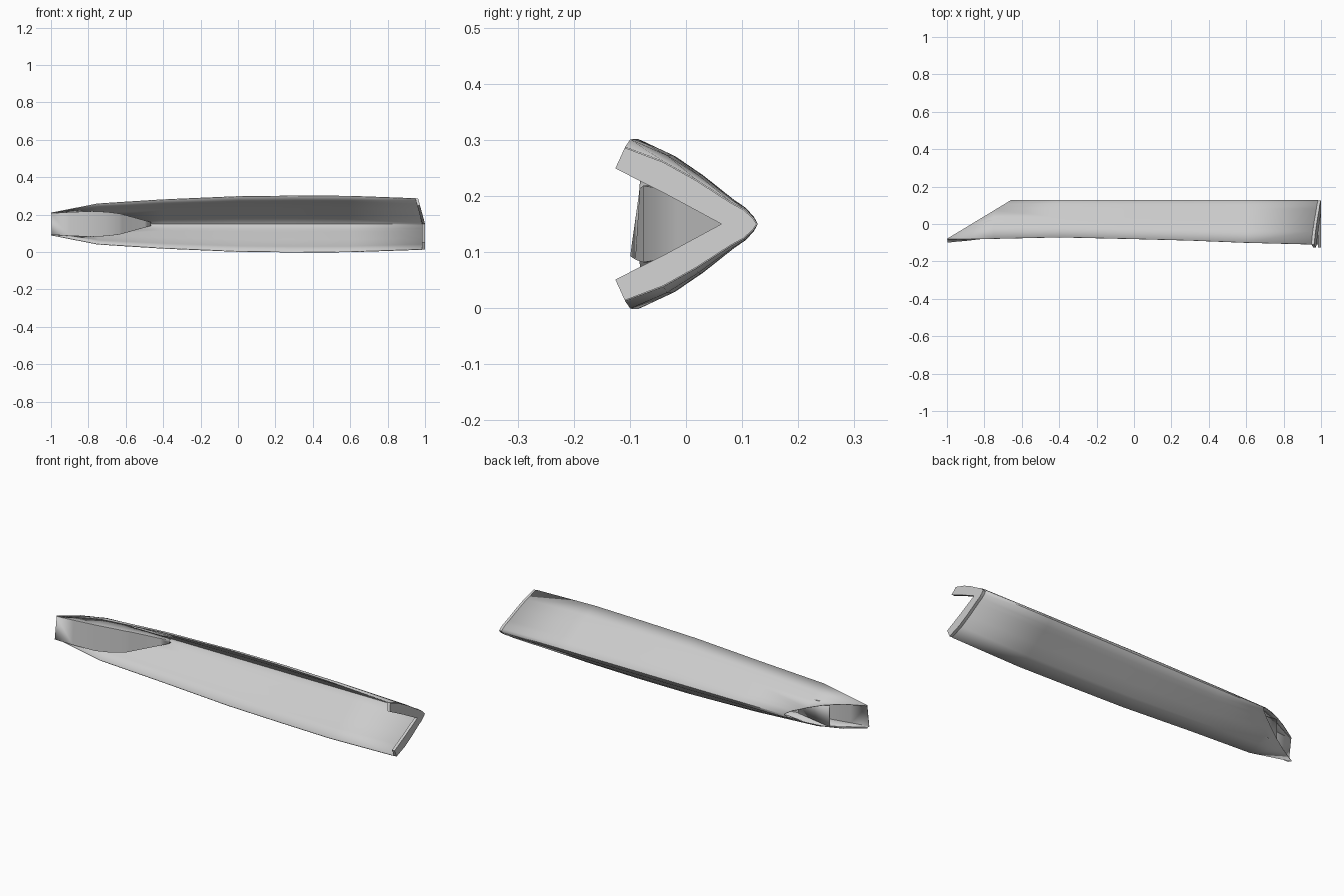
import bpy, bmesh

old = bpy.data.objects.get("Cube")
if old:
    bpy.data.objects.remove(old, do_unlink=True)

grey = bpy.data.materials.new("plain_grey")
grey.use_nodes = True
grey.diffuse_color = (0.6, 0.6, 0.6, 1)
grey.node_tree.nodes["Principled BSDF"].inputs["Base Color"].default_value = (0.6, 0.6, 0.6, 1)

MID, KEEL = 0.15, 0.126


def finish(name, bm, thickness=0):
    """Turn a bmesh into a named, smooth-shaded object, thickened if it is a sheet."""
    bmesh.ops.recalc_face_normals(bm, faces=bm.faces)
    mesh = bpy.data.meshes.new(name)
    bm.to_mesh(mesh)
    bm.free()
    mesh.materials.append(grey)
    ob = bpy.data.objects.new(name, mesh)
    bpy.context.collection.objects.link(ob)
    bpy.ops.object.select_all(action="DESELECT")
    ob.select_set(True)
    bpy.context.view_layer.objects.active = ob
    bpy.ops.object.shade_smooth_by_angle(angle=0.5)
    if thickness:
        mod = ob.modifiers.new("thickness", "SOLIDIFY")
        mod.thickness = thickness
        mod.offset = 0


def loft(bm, rows, closed=False):
    """Bridge rows of points; closed rows also get end caps."""
    rows = [[bm.verts.new(p) for p in row] for row in rows]
    n = len(rows[0])
    for a, b in zip(rows, rows[1:]):
        for i in range(n if closed else n - 1):
            j = (i + 1) % n
            bm.faces.new((a[i], a[j], b[j], b[i]))
    if closed:
        bm.faces.new(rows[0])
        bm.faces.new(rows[-1])


# Thin V-shaped shell: x, front edge y, half height
skin = [(1, 1), (0.71, 0.81), (0.467, 0.577), (0.2, 0.28), (0.1, 0.185), (0.03, 0.075)]
stations = [(-1, -0.083, 0.059), (-0.75, -0.079, 0.108), (-0.4, -0.071, 0.130),
            (0, -0.08, 0.147), (0.3, -0.088, 0.15), (0.6, -0.1, 0.149), (0.985, -0.109, 0.136)]


def end_x(x, h):
    """Slant the stern: its upper half is cut back."""
    return x - 0.27 * max(h, 0) if x > 0.9 else x


def skin_curve(front, half):
    upper = [(KEEL - u * (KEEL - front), v * half) for u, v in skin]
    return upper + [(KEEL, 0)] + [(y, -h) for y, h in reversed(upper)]


bm = bmesh.new()
loft(bm, [[(end_x(x, h), y, MID + h) for y, h in skin_curve(f, half)] for x, f, half in stations])
# Slanted bow cut
bmesh.ops.bisect_plane(bm, geom=bm.verts[:] + bm.edges[:] + bm.faces[:],
                       plane_co=(-0.66, 0.125, 0), plane_no=(-0.205, 0.34, 0), clear_outer=True)
finish("hull_shell", bm, 0.004)

# Inward flange around the stern edge
stern = skin_curve(-0.109, 0.136)
lining = [(-0.126, -0.099), (-0.035, -0.053), (0.063, 0), (-0.035, 0.053), (-0.126, 0.099)]
bm = bmesh.new()
loft(bm, [[(end_x(x, h), y, MID + h) for y, h in stern + lining] for x in (0.985, 1)], closed=True)
finish("stern_flange", bm)

# Hollow bow box, open to the back: x, front y, back y, half height, tilt
folds = [(-0.998, -0.09, -0.083, 0.056, 0.008), (-0.9, -0.085, -0.04, 0.062, 0.004),
         (-0.78, -0.075, 0.02, 0.067, 0), (-0.7, -0.053, 0.025, 0.063, 0),
         (-0.635, -0.028, 0.03, 0.055, 0), (-0.62, -0.015, 0.035, 0.051, 0),
         (-0.5, 0.065, 0.09, 0.018, 0), (-0.465, 0.092, 0.105, 0.008, 0)]
bm = bmesh.new()
loft(bm, [[(x, back, MID + h), (x, y + t, MID + h), (x, y - t, MID - h), (x, back, MID - h)]
          for x, y, back, h, t in folds])
finish("bow_box", bm, 0.004)

# Upright divider between the bow cut and the box front
bm = bmesh.new()
loft(bm, [[(x, y, MID + h), (x, y, MID - h)] for x, y, h in ((-0.84, 0.005, 0.06), (-0.64, -0.025, 0.054))])
finish("bow_divider", bm, 0.008)
